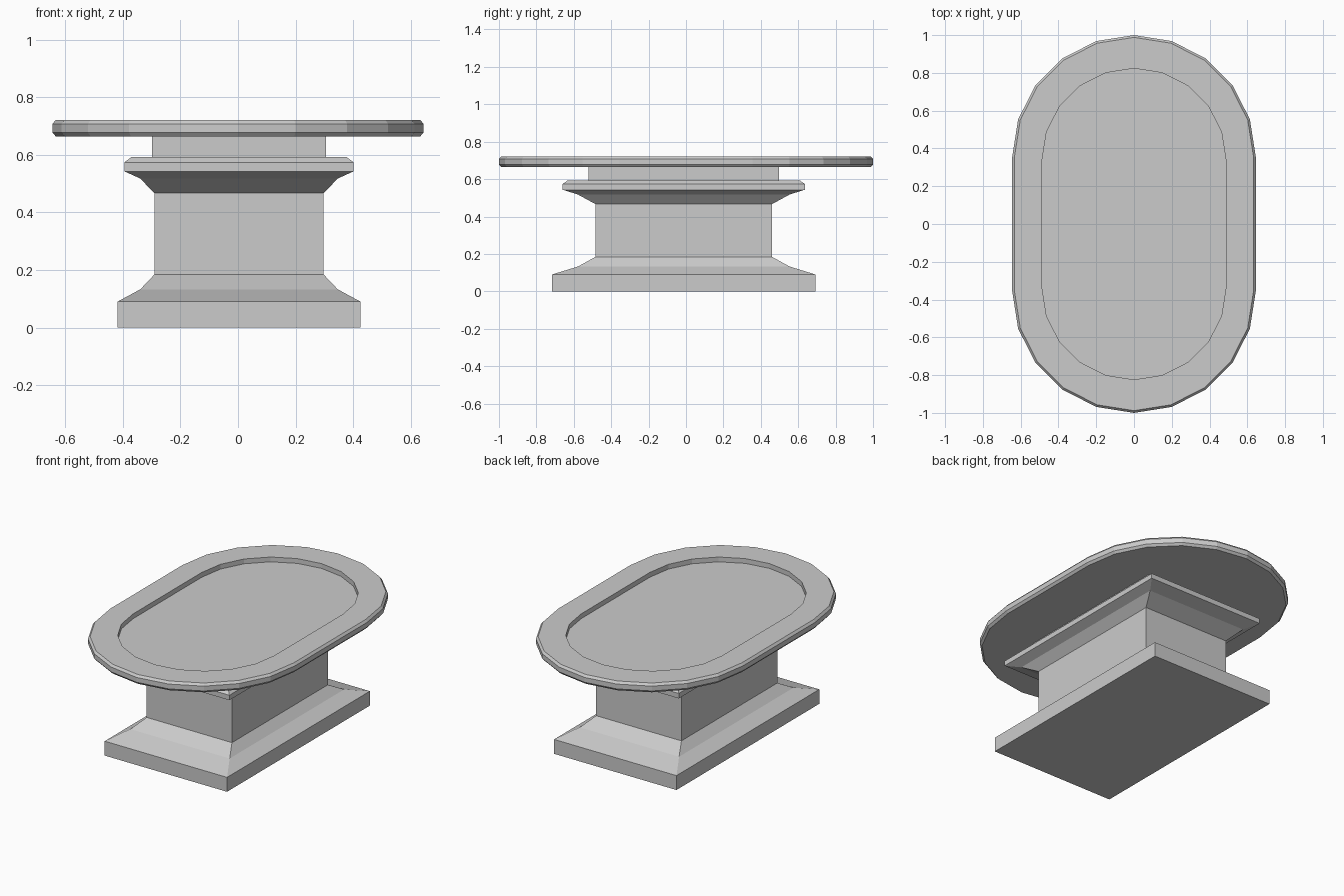
import bpy, bmesh
from math import sin, cos, pi

if "Cube" in bpy.data.objects:
    bpy.data.objects.remove(bpy.data.objects["Cube"])


def loft(name, rings):
    """Skin a stack of equal-length point rings and cap both ends."""
    bm = bmesh.new()
    loops = [[bm.verts.new(p) for p in ring] for ring in rings]
    n = len(loops[0])
    for a, b in zip(loops, loops[1:]):
        for i in range(n):
            j = (i + 1) % n
            bm.faces.new((a[i], a[j], b[j], b[i]))
    bm.faces.new(loops[0][::-1])
    bm.faces.new(loops[-1])
    mesh = bpy.data.meshes.new(name)
    bm.to_mesh(mesh)
    bm.free()
    obj = bpy.data.objects.new(name, mesh)
    bpy.context.collection.objects.link(obj)
    return obj


def rect(hx, hy, z, cx=0.0035, cy=-0.012):
    return [(cx + sx * hx, cy + sy * hy, z)
            for sx, sy in ((-1, -1), (1, -1), (1, 1), (-1, 1))]


def stadium(r, cy, z, steps=10):
    """Two half circles joined by straight sides."""
    pts = []
    for side in (1, -1):
        for i in range(steps + 1):
            a = pi * i / steps
            pts.append((side * r * cos(a), side * (cy + r * sin(a)), z))
    return pts


# Pedestal: plinth, flared foot, shaft, flared cornice, neck
pedestal_profile = [
    (0.4225, 0.7045, 0.0),
    (0.4225, 0.7045, 0.09),
    (0.343, 0.565, 0.133),
    (0.2945, 0.473, 0.184),
    (0.2945, 0.473, 0.467),
    (0.343, 0.567, 0.518),
    (0.3985, 0.647, 0.543),
    (0.3985, 0.647, 0.574),
    (0.375, 0.622, 0.592),
    (0.303, 0.509, 0.592),
    (0.303, 0.509, 0.664),
]
loft("pedestal", [rect(*p) for p in pedestal_profile])

# Table top: bevelled rim with a shallow recessed panel
CY = 0.355
top_profile = [
    (0.633, CY, 0.664),
    (0.645, CY, 0.678),
    (0.645, CY, 0.708),
    (0.633, CY, 0.722),
    (0.487, 0.337, 0.722),
    (0.487, 0.337, 0.692),
]
loft("table_top", [stadium(*p) for p in top_profile])
